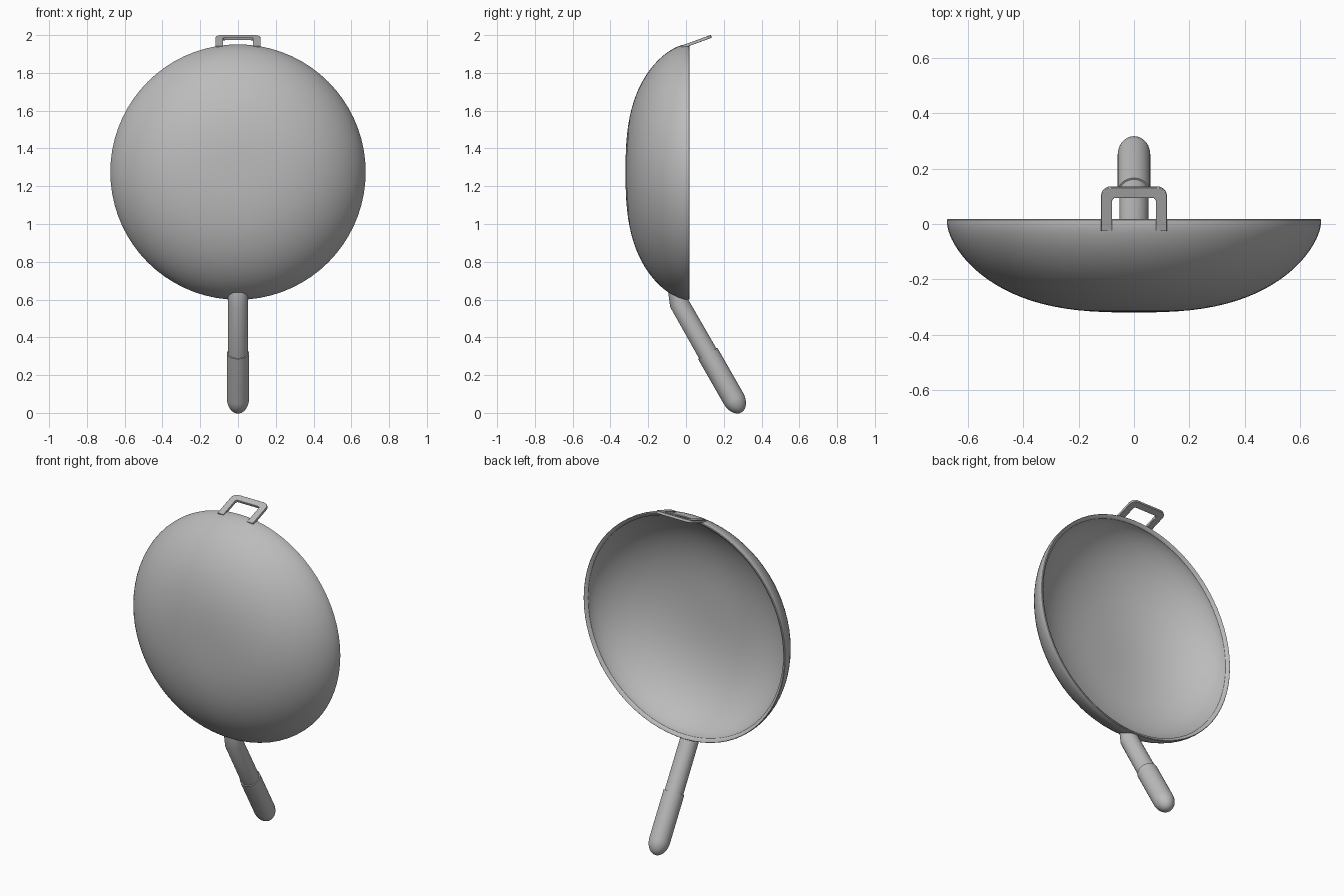
import bpy, bmesh, math
from mathutils import Vector

cube = bpy.data.objects.get("Cube")
if cube:
    bpy.data.objects.remove(cube)

metal = bpy.data.materials.new("grey metal")
metal.use_nodes = True
GREY = (0.5, 0.5, 0.5, 1)
metal.diffuse_color = GREY
metal.node_tree.nodes["Principled BSDF"].inputs["Base Color"].default_value = GREY

CENTRE_Z, RADIUS, DEPTH, WALL, RIM_Y = 1.275, 0.676, 0.32, 0.022, 0.018
# Profile exponents: flat base, gently rounded flanks
P_RADIUS, P_DEPTH = 2.7, 1.55


def add_object(name, bm, angle=35):
    bmesh.ops.recalc_face_normals(bm, faces=bm.faces)
    mesh = bpy.data.meshes.new(name)
    bm.to_mesh(mesh)
    bm.free()
    obj = bpy.data.objects.new(name, mesh)
    bpy.context.collection.objects.link(obj)
    mesh.materials.append(metal)
    bpy.ops.object.select_all(action='DESELECT')
    obj.select_set(True)
    bpy.context.view_layer.objects.active = obj
    bpy.ops.object.shade_smooth_by_angle(angle=math.radians(angle))
    return obj


def skin(bm, rings):
    """Join successive closed rings with quads."""
    for a, b in zip(rings, rings[1:]):
        n = len(a)
        for i in range(n):
            j = (i + 1) % n
            bm.faces.new((a[i], a[j], b[j], b[i]))


def bowl_curve(radius, depth, steps=24):
    """Half profile as (radius, y), from the rim line to near the axis."""
    pts = []
    for i in range(steps):
        t = math.pi / 2 * i / steps
        pts.append((radius * math.cos(t) ** (2 / P_RADIUS),
                    -depth * math.sin(t) ** (2 / P_DEPTH)))
    return pts


# Bowl: outer wall, rim rounded over to the inside, and inner wall, turned about y
def make_bowl(sides=72):
    bm = bmesh.new()
    lip = 0.003
    outer = bowl_curve(RADIUS, DEPTH)
    inner = bowl_curve(RADIUS - WALL, DEPTH - WALL)
    rim = [(RADIUS, RIM_Y - lip)]
    for i in range(8):
        a = math.pi / 2 * i / 7
        rim.append((RADIUS - WALL + (WALL - lip) * math.sin(math.pi / 2 - a),
                    RIM_Y * math.cos(a) ** 0.5 if i < 7 else 0.003))
    # Drop the ring that would fold back on the inner wall
    rim[-1] = (RADIUS - WALL, 0.003)
    rim[-1:] = [rim[-1]]
    rings = []
    for r, y in outer[::-1] + rim + inner:
        angles = [math.tau * i / sides for i in range(sides)]
        rings.append([bm.verts.new((r * math.cos(a), y, CENTRE_Z + r * math.sin(a)))
                      for a in angles])
    skin(bm, rings)
    for ring, y in ((rings[0], -DEPTH), (rings[-1], WALL - DEPTH)):
        tip = bm.verts.new((0, y, CENTRE_Z))
        for i in range(sides):
            bm.faces.new((ring[i], ring[(i + 1) % sides], tip))
    add_object("bowl", bm)


def ring_at(bm, centre, axis, radius, sides=32):
    side = Vector((1, 0, 0))
    up = axis.cross(side).normalized()
    return [bm.verts.new(centre + radius * (side * math.cos(a) + up * math.sin(a)))
            for a in (math.tau * i / sides for i in range(sides))]


# Handle: both parts follow the same slanted line down and back
GRIP_TOP = Vector((0, 0.115, 0.315))
GRIP_END = Vector((0, 0.251, 0.077))
AXIS = (GRIP_END - GRIP_TOP).normalized()
STEM_R, GRIP_R, TIP_LENGTH = 0.053, 0.059, 0.086


def make_stem():
    bm = bmesh.new()
    bend = Vector((0, -0.033, 0.575))
    top = ring_at(bm, Vector((0, -0.042, 0.62)), Vector((0, 0.1, -1)), STEM_R)
    # Seat the top ring just inside the outer wall of the bowl
    for v in top:
        depth = max(0, -v.co.y / DEPTH)
        r = RADIUS * (1 - depth ** P_DEPTH) ** (1 / P_RADIUS)
        v.co.z = CENTRE_Z - math.sqrt(r * r - v.co.x ** 2) + 0.005
    rings = [top,
             ring_at(bm, bend, Vector((0, 0.28, -1)), STEM_R),
             ring_at(bm, GRIP_TOP + AXIS * 0.02, AXIS, STEM_R)]
    skin(bm, rings)
    bm.faces.new(rings[0])
    bm.faces.new(rings[-1])
    add_object("handle_stem", bm)


def make_grip():
    bm = bmesh.new()
    rings = [ring_at(bm, GRIP_TOP, AXIS, GRIP_R)]
    for i in range(10):  # rounded end
        t = math.pi / 2 * i / 10
        rings.append(ring_at(bm, GRIP_END + AXIS * TIP_LENGTH * math.sin(t), AXIS,
                             GRIP_R * math.cos(t)))
    skin(bm, rings)
    bm.faces.new(rings[0])
    bm.faces.new(rings[-1])
    add_object("handle_grip", bm)


# Hanging loop: flat U-shaped strap with rounded corners, tilted backwards
def u_outline(half, top, corner, steps=6):
    right = [(half, 0)]
    for i in range(steps + 1):
        a = math.pi / 2 * i / steps
        right.append((half - corner + corner * math.cos(a),
                      top - corner + corner * math.sin(a)))
    return right + [(-x, v) for x, v in reversed(right)]


def make_loop():
    bm = bmesh.new()
    tilt, thick = math.radians(20), 0.016
    along = Vector((0, math.cos(tilt), math.sin(tilt)))
    normal = Vector((0, -math.sin(tilt), math.cos(tilt)))
    base = Vector((0, -0.024, 1.936))

    def place(pts, lift):
        return [bm.verts.new(base + Vector((x, 0, 0)) + along * v + normal * lift)
                for x, v in pts]

    outer = u_outline(0.119, 0.168, 0.035)
    inner = u_outline(0.079, 0.128, 0.012)
    # Cross-section corners, skinned along the strap
    strips = [place(outer, thick / 2), place(inner, thick / 2),
              place(inner, -thick / 2), place(outer, -thick / 2)]
    sections = [list(s) for s in zip(*strips)]
    skin(bm, sections)
    bm.faces.new(sections[0])
    bm.faces.new(sections[-1])
    obj = add_object("hanging_loop", bm)
    bevel = obj.modifiers.new("soft edges", 'BEVEL')
    bevel.width = 0.002
    bevel.segments = 2


make_bowl()
make_stem()
make_grip()
make_loop()
